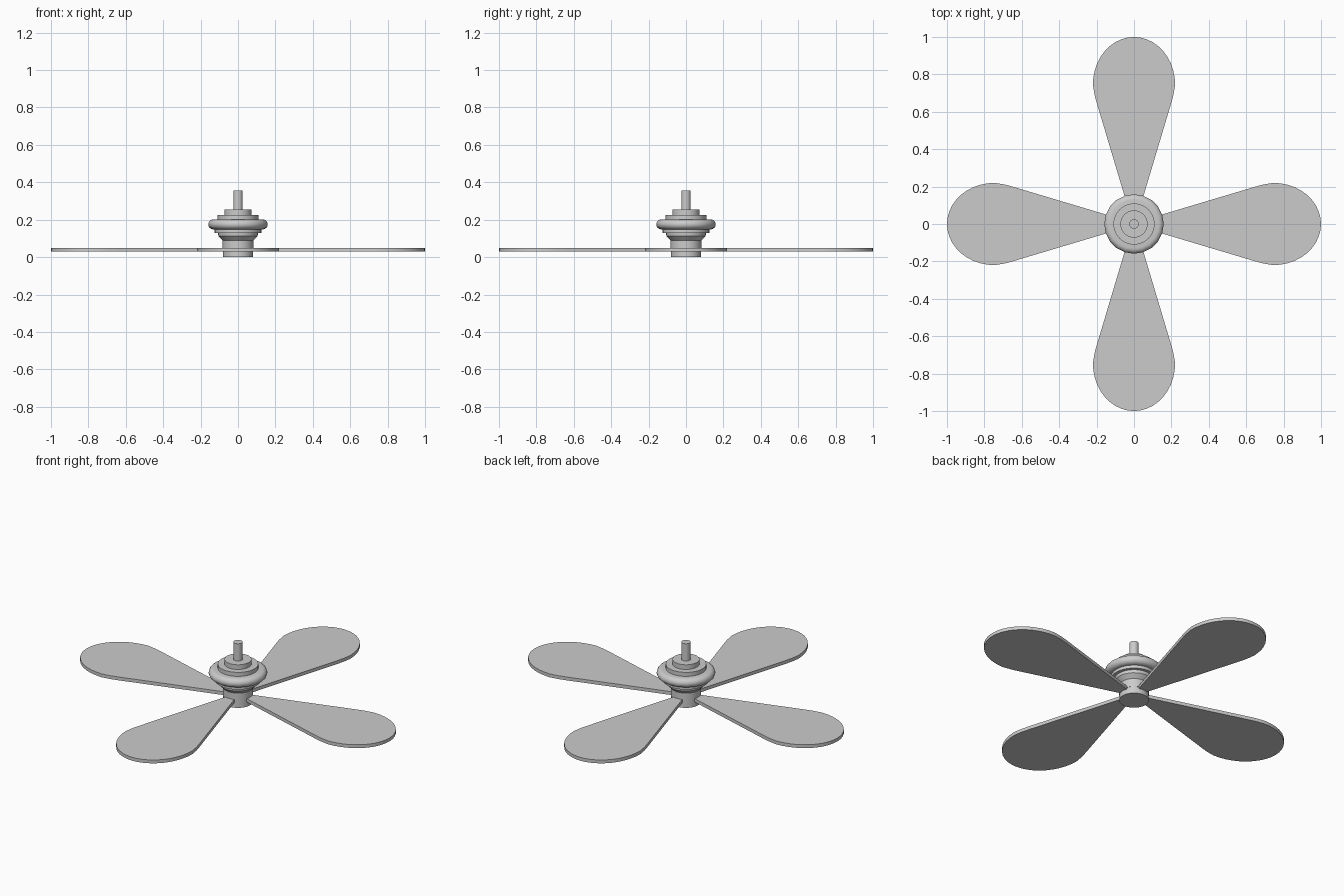
import bpy, bmesh, math

if "Cube" in bpy.data.objects:
    bpy.data.objects.remove(bpy.data.objects["Cube"])


def finish(name, bm):
    bmesh.ops.recalc_face_normals(bm, faces=bm.faces)
    mesh = bpy.data.meshes.new(name)
    bm.to_mesh(mesh)
    bm.free()
    ob = bpy.data.objects.new(name, mesh)
    bpy.context.collection.objects.link(ob)
    bpy.ops.object.select_all(action='DESELECT')
    bpy.context.view_layer.objects.active = ob
    ob.select_set(True)
    bpy.ops.object.shade_smooth_by_angle(angle=math.radians(30))
    return ob


def lathe(name, profile, sides):
    """Closed turned part from (radius, z) points, capped at both ends."""
    bm = bmesh.new()
    rings = []
    for r, z in profile:
        rings.append([bm.verts.new((r * math.cos(2 * math.pi * i / sides),
                                    r * math.sin(2 * math.pi * i / sides), z))
                      for i in range(sides)])
    for a, b in zip(rings, rings[1:]):
        for i in range(sides):
            j = (i + 1) % sides
            bm.faces.new((a[i], a[j], b[j], b[i]))
    bm.faces.new(rings[0])
    bm.faces.new(rings[-1])
    return finish(name, bm)


def blade(name, angle):
    """Teardrop paddle, narrow at the hub and round at the tip."""
    half = [(0.0, 0.006), (0.64, 0.197), (0.69, 0.211)]
    steps = 10
    for i in range(steps):
        t = math.pi / 2 * (1 - i / steps)
        half.append((0.745 + 0.255 * math.cos(t), 0.22 * math.sin(t)))
    outline = half + [(1.0, 0.0)] + [(x, -y) for x, y in reversed(half)]
    bm = bmesh.new()
    face = bm.faces.new([bm.verts.new((x, y, 0.03)) for x, y in outline])
    top = bmesh.ops.extrude_face_region(bm, geom=[face])
    bmesh.ops.translate(bm, vec=(0, 0, 0.02),
                        verts=[g for g in top['geom'] if isinstance(g, bmesh.types.BMVert)])
    ob = finish(name, bm)
    ob.rotation_euler.z = angle


# Four blades
for k in range(4):
    blade(f"blade_{k + 1}", k * math.pi / 2)

# Hub and neck
lathe("hub_cap", [(0.08, 0.0), (0.08, 0.04)], 32)
lathe("neck", [(0.082, 0.04), (0.082, 0.09)], 32)

# Motor housing, from the flared collar up to the stepped top
lathe("flared_collar", [(0.078, 0.085), (0.105, 0.112), (0.107, 0.132)], 32)
lathe("lower_plate", [(0.125, 0.13), (0.125, 0.16)], 32)
ring = [(0.13 + 0.029 * math.cos(math.radians(a)), 0.175 + 0.027 * math.sin(math.radians(a)))
        for a in range(-90, 91, 18)]
lathe("motor_ring", ring, 20)
lathe("upper_plate", [(0.11, 0.19), (0.11, 0.226)], 32)
lathe("top_plate", [(0.073, 0.22), (0.073, 0.254)], 32)

# Ceiling rod
lathe("rod", [(0.025, 0.25), (0.025, 0.357)], 20)
